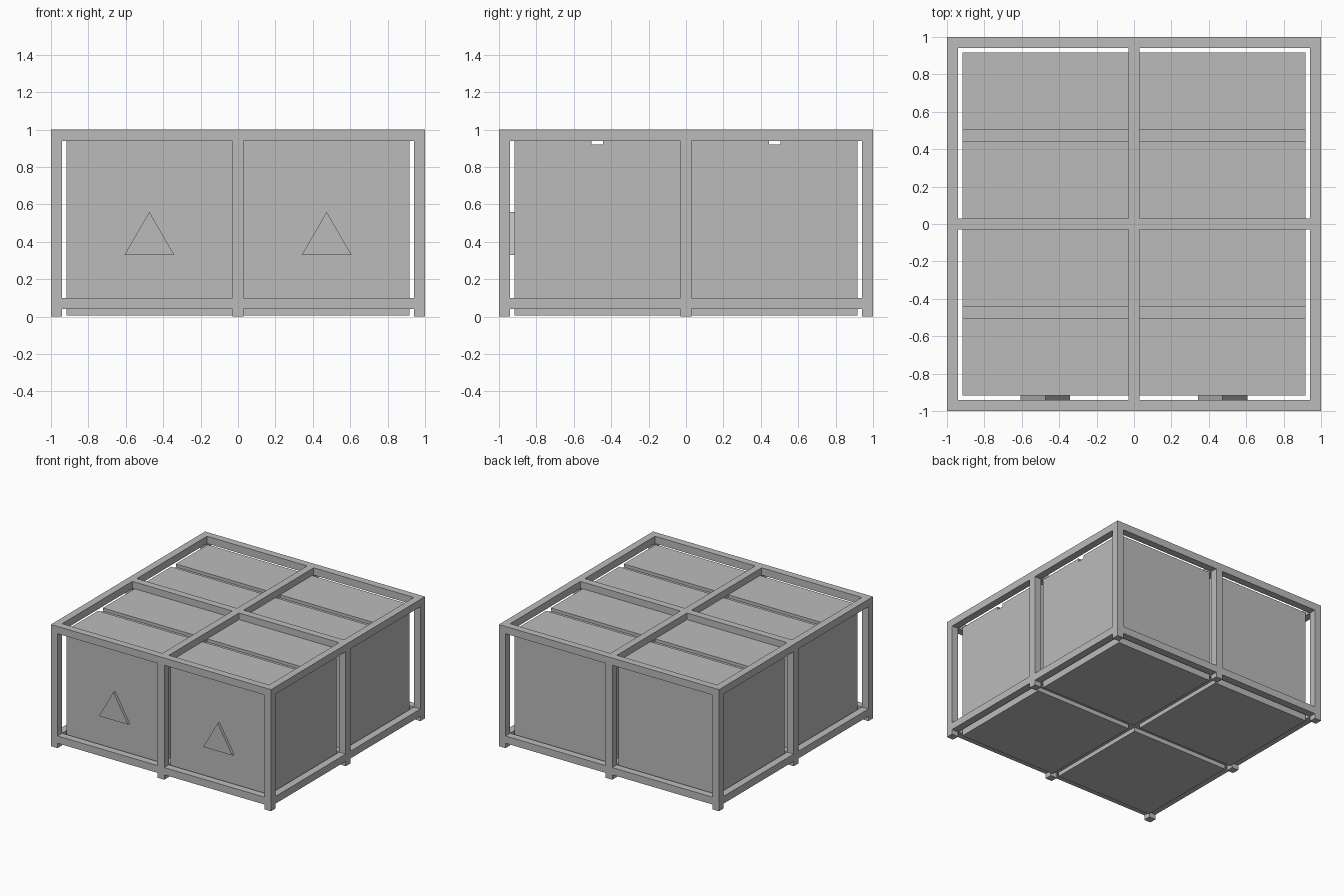
import bpy
import bmesh
import math

cube = bpy.data.objects.get("Cube")
if cube:
    bpy.data.objects.remove(cube, do_unlink=True)

grey = bpy.data.materials.new("plain_grey")
grey.use_nodes = True
colour = (0.5, 0.5, 0.5, 1)
grey.diffuse_color = colour
grey.node_tree.nodes["Principled BSDF"].inputs["Base Color"].default_value = colour


def extrude_profile(name, points, vector):
    """Solid made by sweeping a flat outline along a vector."""
    bm = bmesh.new()
    face = bm.faces.new([bm.verts.new(p) for p in points])
    swept = bmesh.ops.extrude_face_region(bm, geom=[face])["geom"]
    bmesh.ops.translate(bm, vec=vector, verts=[v for v in swept if isinstance(v, bmesh.types.BMVert)])
    bmesh.ops.recalc_face_normals(bm, faces=bm.faces)
    mesh = bpy.data.meshes.new(name)
    bm.to_mesh(mesh)
    bm.free()
    mesh.materials.append(grey)
    obj = bpy.data.objects.new(name, mesh)
    bpy.context.collection.objects.link(obj)
    return obj


def box(name, lo, hi):
    x0, y0, z0 = lo
    x1, y1, z1 = hi
    outline = [(x0, y0, z0), (x1, y0, z0), (x1, y1, z0), (x0, y1, z0)]
    return extrude_profile(name, outline, (0, 0, z1 - z0))


HALF = 0.03                    # half the frame bar width
LINES = (-1 + HALF, 0, 1 - HALF)
RAIL_LEVELS = {"lower": (0.04, 0.10), "upper": (0.94, 1.0)}

# Upright posts, each reaching the ground as a small foot
for x in LINES:
    for y in LINES:
        if x or y:
            box("frame_post", (x - HALF, y - HALF, 0), (x + HALF, y + HALF, 1))

# Rails between the posts in both directions, at both levels
for level, (z0, z1) in RAIL_LEVELS.items():
    for p in LINES:
        for a, b in zip(LINES, LINES[1:]):
            box(level + "_cross_rail", (a + HALF, p - HALF, z0), (b - HALF, p + HALF, z1))
            box(level + "_side_rail", (p - HALF, a + HALF, z0), (p + HALF, b - HALF, z1))
    box(level + "_centre_joint", (-HALF, -HALF, z0), (HALF, HALF, z1))

# Four crates, each with a shallow channel across its lid
MIDDLE, REACH = 0.474, 0.444
BASE, LID, CHANNEL = 0.005, 0.945, 0.92
for sx in (-1, 1):
    for sy in (-1, 1):
        x, y = sx * MIDDLE, sy * MIDDLE
        profile = [(-REACH, BASE), (REACH, BASE), (REACH, LID), (HALF, LID),
                   (HALF, CHANNEL), (-HALF, CHANNEL), (-HALF, LID), (-REACH, LID)]
        extrude_profile("crate", [(x - REACH, y + u, z) for u, z in profile], (2 * REACH, 0, 0))

# Raised triangular plates on the two front crates
RADIUS = 0.153
for sx in (-1, 1):
    corners = [math.radians(90 + 120 * i) for i in range(3)]
    outline = [(sx * MIDDLE + RADIUS * math.cos(a), -0.94, 0.407 + RADIUS * math.sin(a)) for a in corners]
    extrude_profile("triangle_plate", outline, (0, 0.025, 0))
